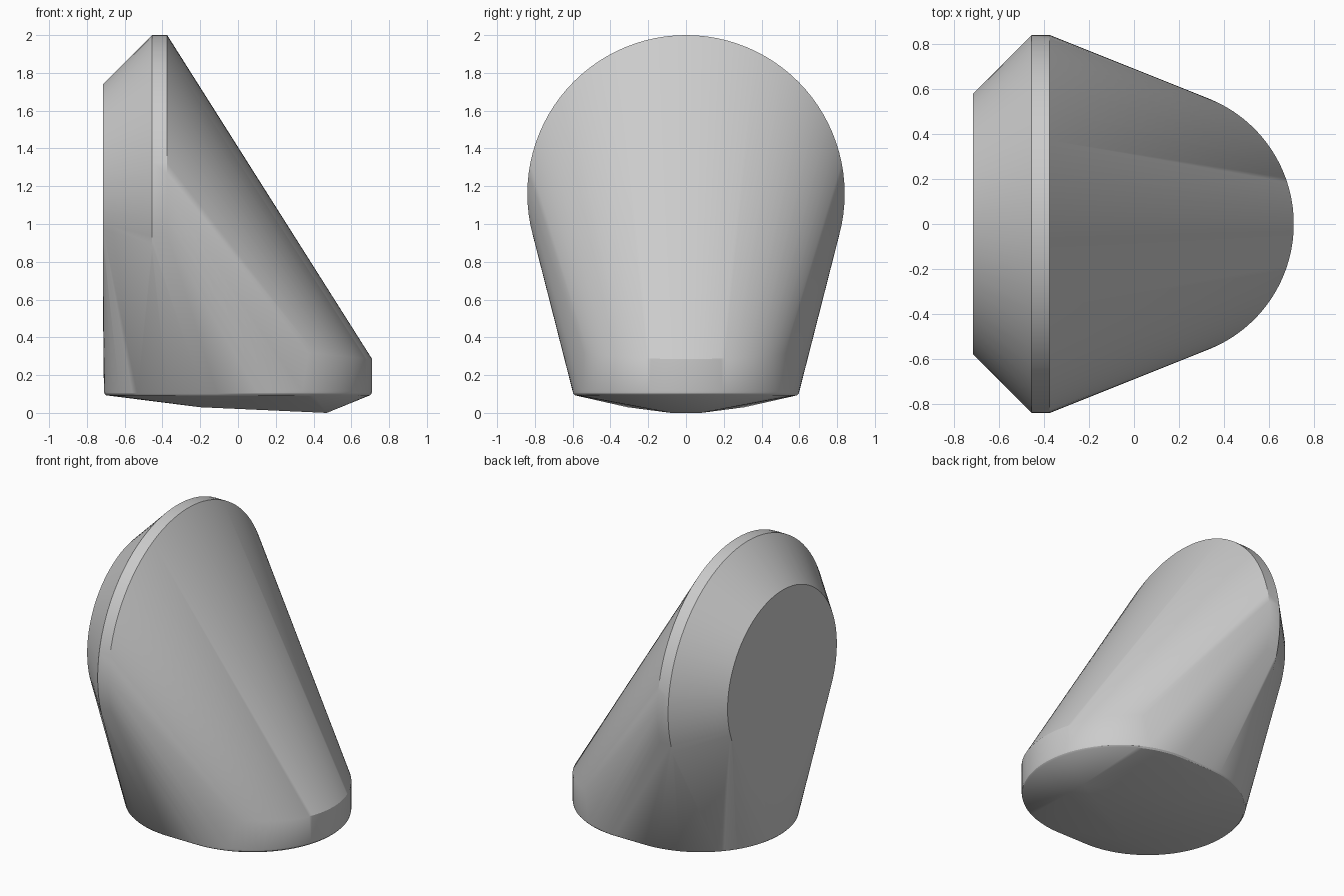
import bpy
import bmesh
from math import sin, cos, pi, radians

cube = bpy.data.objects.get("Cube")
if cube:
    bpy.data.objects.remove(cube)

SEG = 96
FACE_Z = 1.16      # height of the round face centre
BASE_R = 0.6       # radius of each rounded base end
BASE_X = 0.11      # offset of each base end from the middle


def face_ring(x, r):
    """Ring of points standing upright across x."""
    return [(x, r * cos(2 * pi * i / SEG), FACE_Z + r * sin(2 * pi * i / SEG))
            for i in range(SEG)]


def base_outline(z, inset):
    """Stadium outline lying flat at height z."""
    r = BASE_R - inset
    half = SEG // 2
    return [(side * (BASE_X + r * cos(pi * i / half - pi / 2)),
             r * sin(pi * i / half - pi / 2), z)
            for side in (-1, 1) for i in range(half + 1)]


# Round face with a chamfered rim
points = face_ring(-0.375, 0.84) + face_ring(-0.455, 0.84) + face_ring(-0.715, 0.58)

# Base with a softly rounded lower edge
for z, inset in ((0.115, 0), (0.102, 0.003), (0.093, 0.012)):
    points += base_outline(z, inset)

# Upright band at the toe, rising slightly to the sides
for i in range(-32, 33):
    a = radians(2 * i)
    x = BASE_X + BASE_R * cos(a)
    points.append((x, BASE_R * sin(a), 0.285 + 0.1 * (BASE_X + BASE_R - x)))

# Shallow faceted underside
for y in (-1, 1):
    points += [(0.47, 0.08 * y, 0), (-0.2, 0.31 * y, 0.03)]

# Skin everything into one solid
bm = bmesh.new()
for p in points:
    bm.verts.new(p)
hull = bmesh.ops.convex_hull(bm, input=bm.verts)
loose = {g for g in hull["geom_interior"] + hull["geom_unused"]
         if isinstance(g, bmesh.types.BMVert)}
bmesh.ops.delete(bm, geom=list(loose), context='VERTS')
bmesh.ops.dissolve_limit(bm, angle_limit=radians(0.1), verts=bm.verts, edges=bm.edges)
bmesh.ops.recalc_face_normals(bm, faces=bm.faces)
mesh = bpy.data.meshes.new("wedge_body")
bm.to_mesh(mesh)
bm.free()
body = bpy.data.objects.new("wedge_body", mesh)
bpy.context.collection.objects.link(body)

# Plain grey material
grey = bpy.data.materials.new("light_grey")
grey.use_nodes = True
colour = (0.6, 0.6, 0.6, 1)
grey.diffuse_color = colour
grey.node_tree.nodes["Principled BSDF"].inputs["Base Color"].default_value = colour
mesh.materials.append(grey)

bpy.ops.object.select_all(action='DESELECT')
body.select_set(True)
bpy.context.view_layer.objects.active = body
bpy.ops.object.shade_smooth_by_angle(angle=radians(30))
